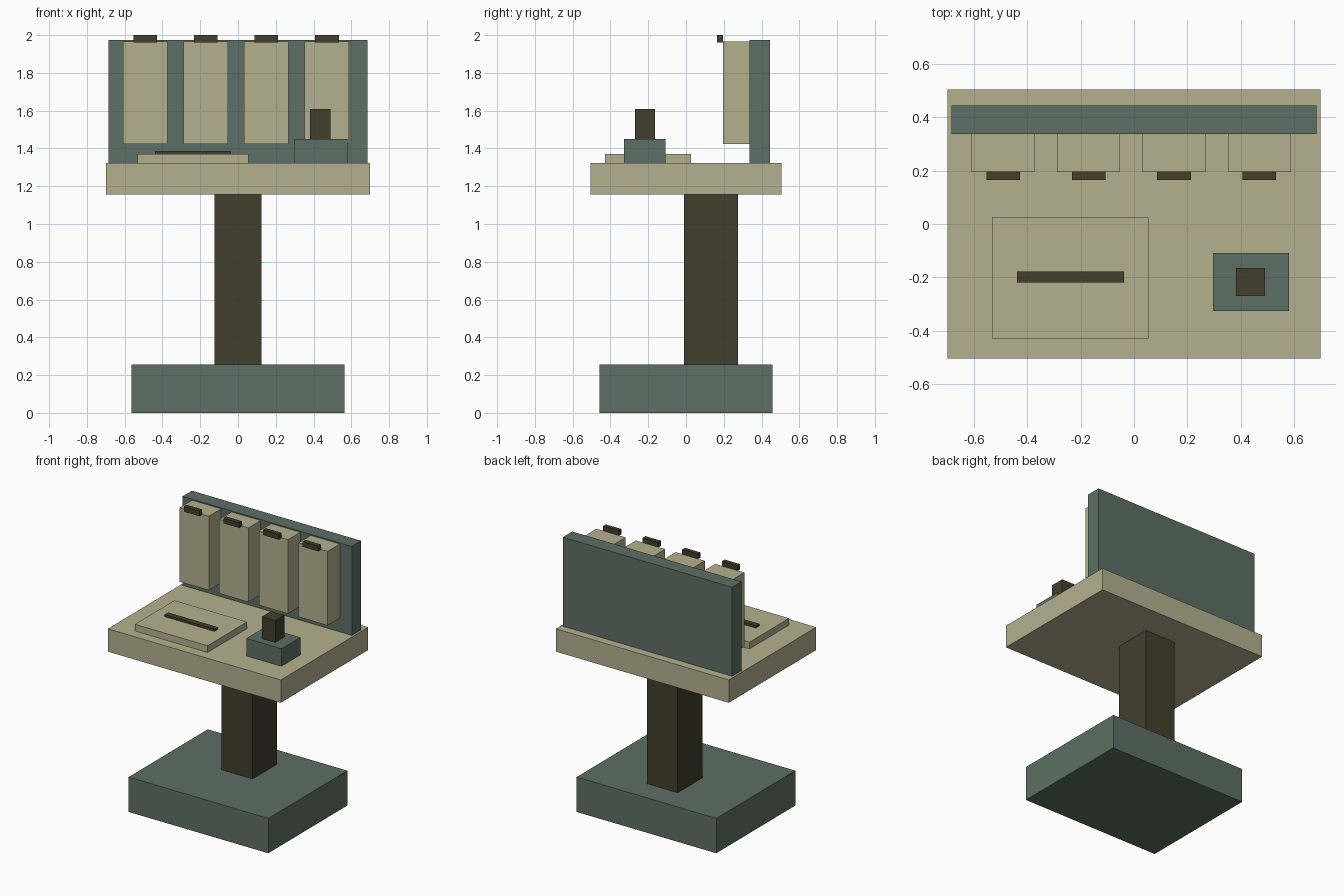
import bpy

if "Cube" in bpy.data.objects:
    bpy.data.objects.remove(bpy.data.objects["Cube"])


def material(name, rgb):
    m = bpy.data.materials.new(name)
    m.diffuse_color = (*rgb, 1.0)
    m.use_nodes = True
    m.node_tree.nodes["Principled BSDF"].inputs["Base Color"].default_value = m.diffuse_color
    return m


beige = material("beige", (0.462, 0.434, 0.275))
green = material("grey_green", (0.107, 0.159, 0.130))
dark = material("dark_olive", (0.054, 0.050, 0.026))


def box(name, x, y, z, mat):
    """Box spanning the given (min, max) ranges."""
    spans = (x, y, z)
    bpy.ops.mesh.primitive_cube_add(size=1, location=[(a + b) / 2 for a, b in spans])
    ob = bpy.context.object
    ob.name = name
    ob.scale = [b - a for a, b in spans]
    bpy.ops.object.transform_apply(location=False, rotation=False, scale=True)
    ob.data.materials.append(mat)
    return ob


# Stand
box("base", (-0.565, 0.565), (-0.457, 0.457), (0, 0.255), green)
box("column", (-0.125, 0.125), (-0.01, 0.275), (0.255, 1.155), dark)
box("tabletop", (-0.70, 0.70), (-0.505, 0.505), (1.155, 1.322), beige)

# Back panel with a row of hanging bins and their tabs
box("back_panel", (-0.685, 0.685), (0.337, 0.445), (1.322, 1.973), green)
for i in range(4):
    cx = -0.491 + i * 0.3205
    box(f"bin_{i + 1}", (cx - 0.118, cx + 0.118), (0.195, 0.337), (1.423, 1.965), beige)
    box(f"bin_tab_{i + 1}", (cx - 0.063, cx + 0.063), (0.165, 0.197), (1.962, 2.0), dark)

# Raised tray with a thin bar
box("tray", (-0.533, 0.055), (-0.43, 0.027), (1.322, 1.371), beige)
box("tray_bar", (-0.44, -0.037), (-0.22, -0.178), (1.371, 1.386), dark)

# Control block with a knob
box("control_block", (0.296, 0.581), (-0.327, -0.108), (1.322, 1.45), green)
box("knob", (0.382, 0.491), (-0.27, -0.165), (1.45, 1.61), dark)
